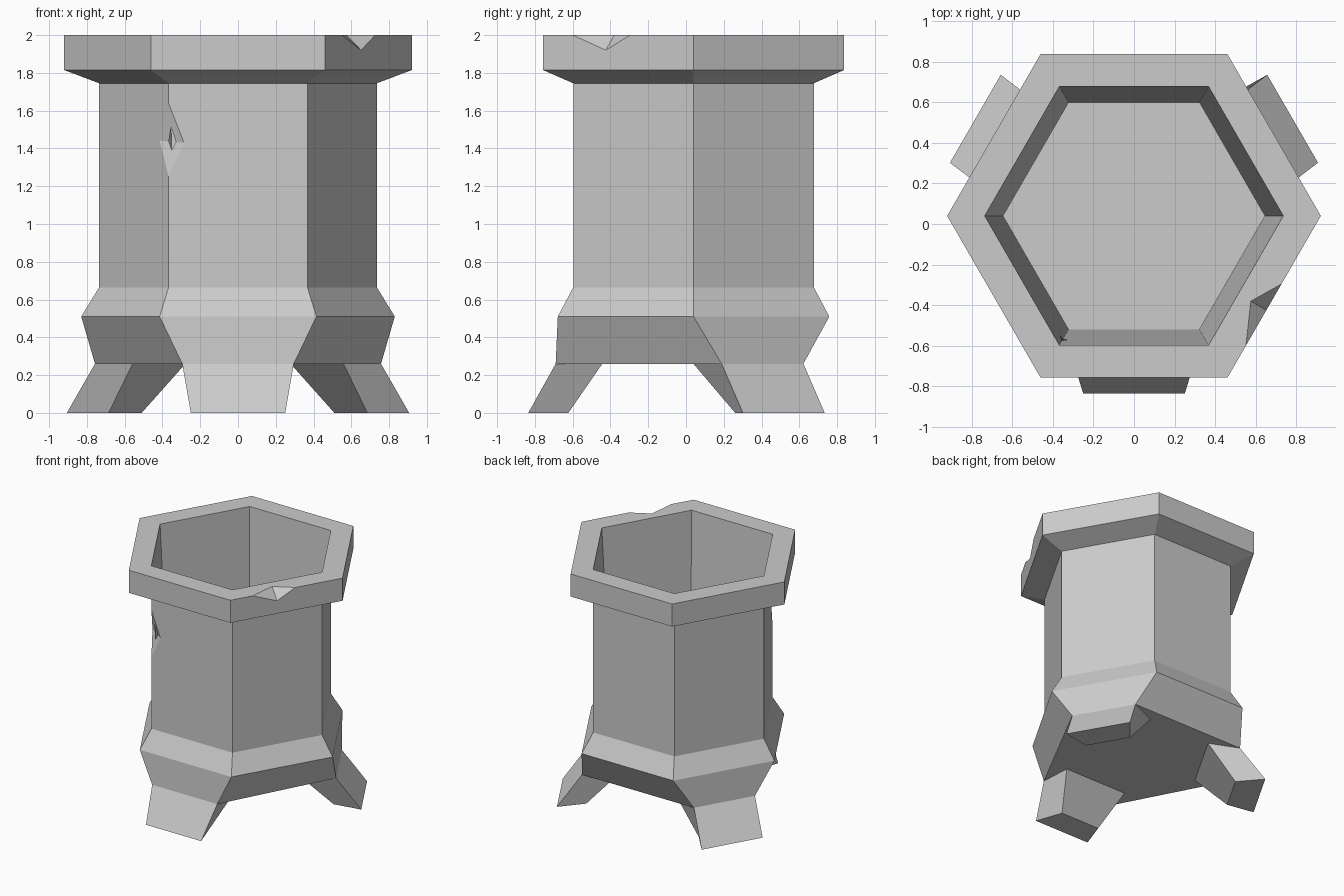
import bpy, bmesh
from math import cos, sin, radians
from mathutils import Vector

if "Cube" in bpy.data.objects:
    bpy.data.objects.remove(bpy.data.objects["Cube"], do_unlink=True)

stone = bpy.data.materials.new("grey_stone")
stone.use_nodes = True
GREY = (0.6, 0.6, 0.6, 1)
stone.diffuse_color = GREY
stone.node_tree.nodes["Principled BSDF"].inputs["Base Color"].default_value = GREY

BODY_Y, FOOT_Y = 0.04, 0.067      # centres of the body and of the feet
BASE_Z, BASE_APOTHEM = 0.26, 0.73
LEGS = {"back_left_leg": (30, 0.25), "back_right_leg": (150, 0.25), "front_leg": (270, 0.295)}


def add_object(name, bm):
    bmesh.ops.recalc_face_normals(bm, faces=bm.faces)
    mesh = bpy.data.meshes.new(name)
    bm.to_mesh(mesh)
    bm.free()
    mesh.materials.append(stone)
    obj = bpy.data.objects.new(name, mesh)
    bpy.context.collection.objects.link(obj)
    return obj


def loft(name, rings):
    """Skin a stack of equal-sized rings and cap both ends."""
    bm = bmesh.new()
    loops = [[bm.verts.new(p) for p in ring] for ring in rings]
    for low, high in zip(loops, loops[1:]):
        for i in range(len(low)):
            j = (i + 1) % len(low)
            bm.faces.new((low[i], low[j], high[j], high[i]))
    bm.faces.new(loops[0])
    bm.faces.new(loops[-1])
    return add_object(name, bm)


def hexagon(radius, z):
    return [Vector((radius * cos(radians(60 * i)), BODY_Y + radius * sin(radians(60 * i)), z))
            for i in range(6)]


def span(angle, distance, half_width, z, centre_y=BODY_Y):
    """Two points either side of a spoke."""
    a = radians(angle)
    mid = Vector((distance * cos(a), centre_y + distance * sin(a), z))
    side = Vector((-sin(a), cos(a), 0)) * half_width
    return [mid - side, mid + side]


def chip(target, name, crease, ends):
    """Cut a V-shaped chip: crease is its valley, ends are its outer tips."""
    c, d, a, b = [Vector(p) for p in (*crease, *ends)]
    mid = (c + d) / 2
    bm = bmesh.new()
    for p in (c, d, a, b):
        bm.verts.new(mid + (p - mid) * 1.5)
    bmesh.ops.convex_hull(bm, input=bm.verts)
    cutter = add_object(name, bm)
    cutter.hide_render = True
    cutter.hide_viewport = True
    cutter.display_type = 'WIRE'
    mod = target.modifiers.new(name, 'BOOLEAN')
    mod.operation = 'DIFFERENCE'
    mod.solver = 'EXACT'
    mod.object = cutter
    bpy.context.view_layer.update()
    depsgraph = bpy.context.evaluated_depsgraph_get()
    mesh = bpy.data.meshes.new_from_object(target.evaluated_get(depsgraph))
    target.modifiers.clear()
    target.data = mesh
    bpy.data.objects.remove(cutter, do_unlink=True)


# Hollow hexagonal vessel: base, flared skirt, shaft, rim and tapered cavity
base = [p for angle, half in LEGS.values() for p in span(angle, BASE_APOTHEM, half, BASE_Z)]
profile = [(0.83, 0.51), (0.735, 0.665), (0.735, 1.745), (0.92, 1.815),
           (0.92, 2.0), (0.735, 2.0), (0.645, 0.35)]
vessel = loft("vessel", [base] + [hexagon(r, z) for r, z in profile])

# Chips in the rim and in the shaft's front right corner
chip(vessel, "rim_chip", [(0.575, -0.38, 2), (0.652, -0.425, 1.92)],
     [(0.727, -0.295, 2), (0.551, -0.6, 2)])
chip(vessel, "shaft_chip", [(-0.415, -0.515, 1.44), (-0.285, -0.597, 1.43)],
     [(-0.3675, -0.597, 1.64), (-0.3675, -0.597, 1.25)])

# Three splayed legs, tapering toward the feet
for name, (angle, half) in LEGS.items():
    top = span(angle, BASE_APOTHEM, half, BASE_Z) + span(angle, 0.483, 0.28, BASE_Z)[::-1]
    foot = span(angle, 0.902, 0.25, 0, FOOT_Y) + span(angle, 0.69, 0.175, 0, FOOT_Y)[::-1]
    loft(name, [foot, top])
